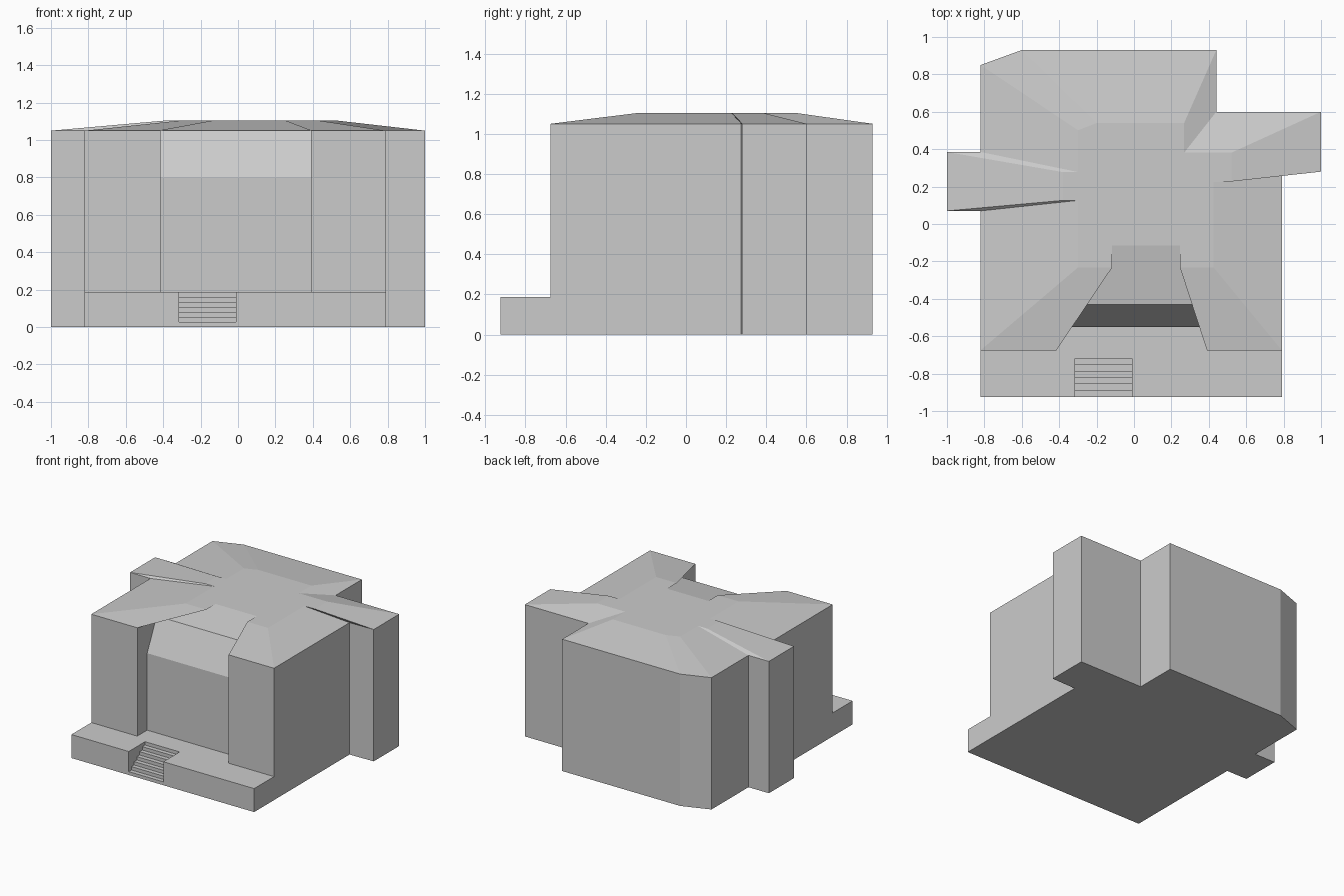
import bpy, bmesh

if "Cube" in bpy.data.objects:
    bpy.data.objects.remove(bpy.data.objects["Cube"])

WALL, ROOF, BASE, LINTEL = 1.05, 1.105, 0.187, 0.8


def loft(name, rings, skip=()):
    """Join equal counter-clockwise rings bottom to top; skip holds (band, side) pairs left open."""
    bm = bmesh.new()
    loops = [[bm.verts.new(p) for p in ring] for ring in rings]
    n = len(loops[0])
    for b in range(len(loops) - 1):
        lo, hi = loops[b], loops[b + 1]
        for i in range(n):
            if (b, i) not in skip:
                j = (i + 1) % n
                bm.faces.new((lo[i], lo[j], hi[j], hi[i]))
    bm.faces.new(loops[0][::-1])
    bm.faces.new(loops[-1])
    mesh = bpy.data.meshes.new(name)
    bm.to_mesh(mesh)
    bm.free()
    obj = bpy.data.objects.new(name, mesh)
    bpy.context.collection.objects.link(obj)
    return obj


def at(plan, z):
    return [(x, y, z) for x, y in plan]


# House footprint; the entrance recess depth changes with height
def footprint(recess_y):
    return [(-.82, -.675), (-.415, -.675), (-.415, recess_y), (.39, recess_y),
            (.39, -.675), (.79, -.675), (.79, .275), (1, .28), (1, .6), (.44, .6),
            (.44, .93), (-.6, .93), (-.82, .85), (-.82, .385), (-1, .385),
            (-1, .07), (-.82, .07)]


low, eave = footprint(-.55), footprint(-.43)
# Flat roof top is the eave outline shrunk, giving the shallow sloping skirt
top = [(.07 + .45 * x, .0925 + .481 * y) for x, y in eave]
loft("house_body",
     [at(low, 0), at(low, BASE), at(low, LINTEL), at(eave, WALL), at(top, ROOF)],
     skip={(0, i) for i in range(5)})

# Front terrace with a notch for the stairs, reaching into the recess
FRONT, STAIR_BACK, SX0, SX1 = -.925, -.72, -.315, -.01
terrace = [(-.82, -.675), (-.82, FRONT), (SX0, FRONT), (SX0, STAIR_BACK),
           (SX1, STAIR_BACK), (SX1, FRONT), (.79, FRONT), (.79, -.675),
           (.39, -.675), (.39, -.55), (-.415, -.55), (-.415, -.675)]
loft("terrace", [at(terrace, 0), at(terrace, BASE)],
     skip={(0, i) for i in (7, 8, 9, 10, 11)})

# Stairs: stepped side profile swept across the notch
risers = 7
rise, run = BASE / risers, (STAIR_BACK - FRONT) / (risers - 1)
profile = [(FRONT, 0)]
for i in range(risers - 1):
    profile += [(FRONT + i * run, (i + 1) * rise), (FRONT + (i + 1) * run, (i + 1) * rise)]
profile.append((STAIR_BACK, 0))
profile.reverse()
loft("stairs", [[(x, y, z) for y, z in reversed(profile)] for x in (SX1, SX0)])
